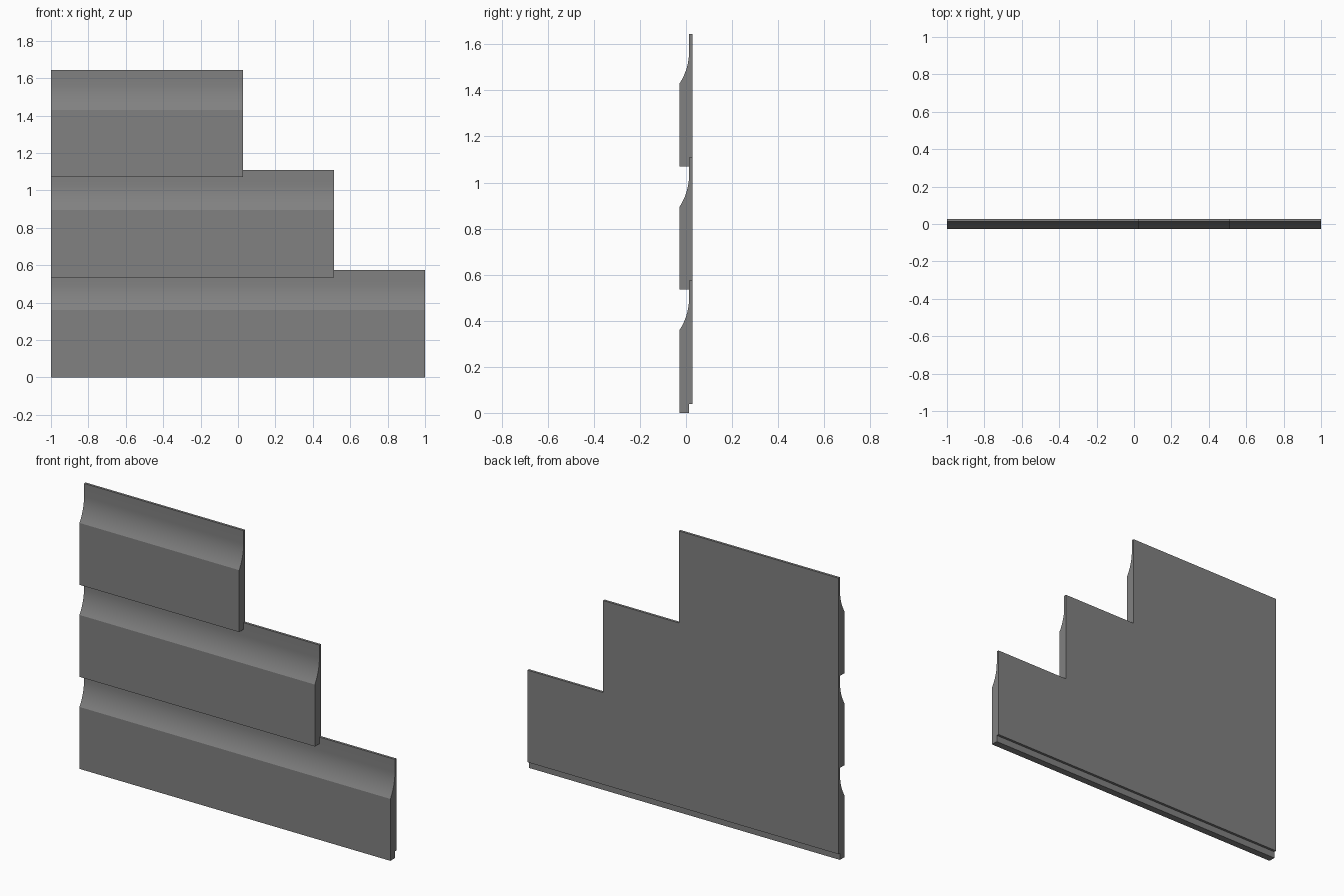
import bpy, bmesh, math

if "Cube" in bpy.data.objects:
    bpy.data.objects.remove(bpy.data.objects["Cube"])

PITCH = 0.535            # vertical spacing of the boards
FRONT, LIP, BACK = -0.028, 0.0135, 0.028
COVE_Z, COVE_H, TOP, RABBET = 0.36, 0.14, 0.574, 0.039

grey = bpy.data.materials.new("grey paint")
grey.diffuse_color = (0.22, 0.22, 0.22, 1)
grey.use_nodes = True
grey.node_tree.nodes["Principled BSDF"].inputs["Base Color"].default_value = grey.diffuse_color


def board_profile():
    """Siding cross-section (y, z): rabbeted foot, flat face, cove, thin tongue."""
    depth = LIP - FRONT
    sweep = 2 * math.atan(depth / COVE_H)
    radius = COVE_H / math.sin(sweep)
    pts = [(LIP, RABBET), (LIP, 0), (FRONT, 0)]
    n = 12
    for i in range(n + 1):
        a = sweep * (1 - i / n)
        pts.append((LIP - radius * (1 - math.cos(a)),
                    COVE_Z + COVE_H - radius * math.sin(a)))
    return pts + [(LIP, TOP), (BACK, TOP), (BACK, RABBET)]


def make_board(name, x0, x1, z):
    bm = bmesh.new()
    face = bm.faces.new([bm.verts.new((x0, y, z + h)) for y, h in board_profile()])
    ext = bmesh.ops.extrude_face_region(bm, geom=[face], use_keep_orig=True)
    verts = [g for g in ext["geom"] if isinstance(g, bmesh.types.BMVert)]
    bmesh.ops.translate(bm, verts=verts, vec=(x1 - x0, 0, 0))
    bmesh.ops.recalc_face_normals(bm, faces=bm.faces)
    mesh = bpy.data.meshes.new(name)
    bm.to_mesh(mesh)
    bm.free()
    mesh.materials.append(grey)
    ob = bpy.data.objects.new(name, mesh)
    bpy.context.collection.objects.link(ob)
    bpy.ops.object.select_all(action="DESELECT")
    ob.select_set(True)
    bpy.context.view_layer.objects.active = ob
    bpy.ops.object.shade_smooth_by_angle(angle=math.radians(20))


# Three boards stacked with stepped right ends
for i, (name, right) in enumerate([("lower_board", 1.0), ("middle_board", 0.514),
                                   ("upper_board", 0.027)]):
    make_board(name, -1.0, right, i * PITCH)
